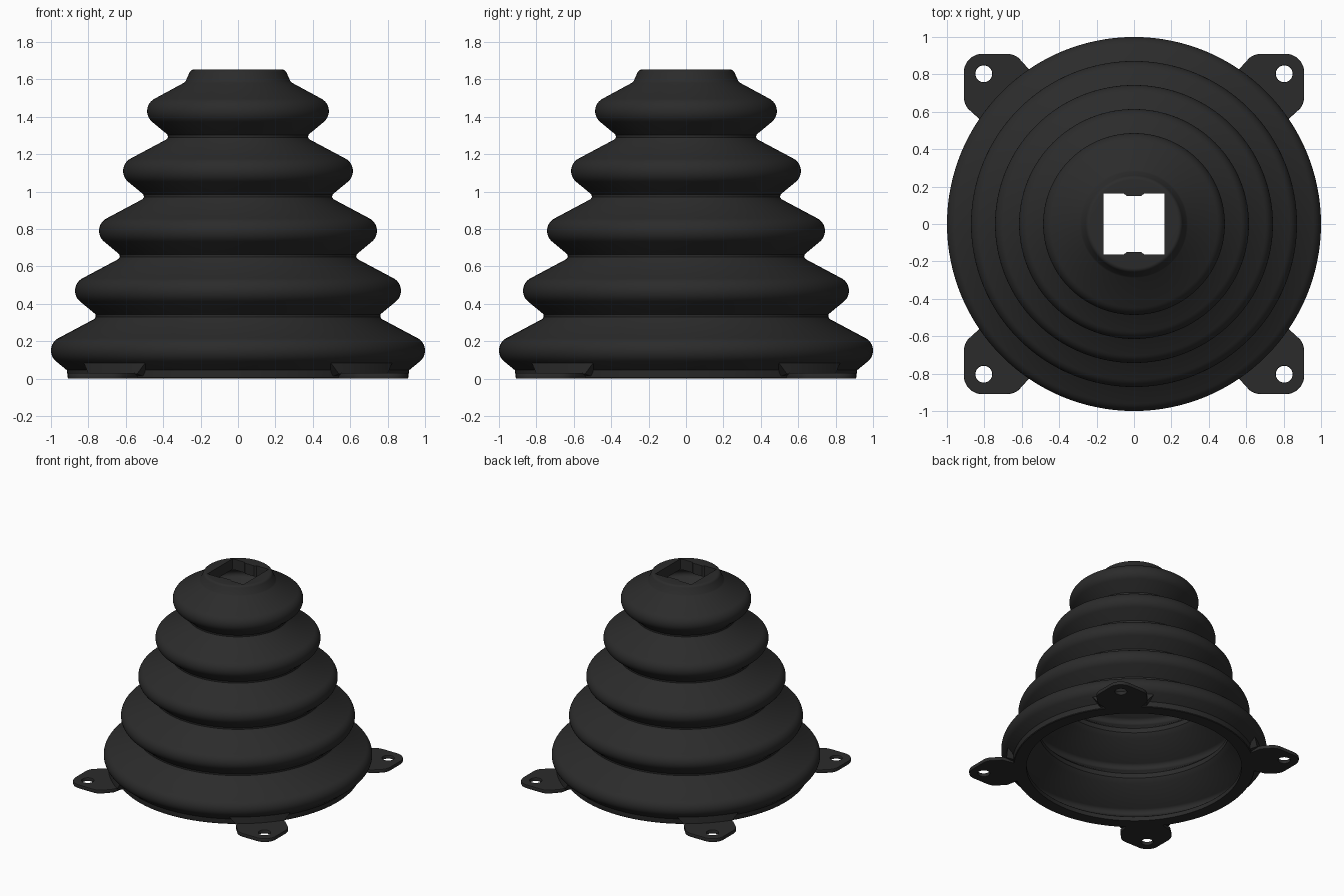
import bpy, bmesh, math
from mathutils import Matrix, Vector

if "Cube" in bpy.data.objects:
    bpy.data.objects.remove(bpy.data.objects["Cube"], do_unlink=True)

rubber = bpy.data.materials.new("black_rubber")
rubber.use_nodes = True
COLOR = (0.024, 0.024, 0.024, 1)
rubber.diffuse_color = COLOR
rubber.node_tree.nodes["Principled BSDF"].inputs["Base Color"].default_value = COLOR


def make_object(name, bm):
    mesh = bpy.data.meshes.new(name)
    bmesh.ops.recalc_face_normals(bm, faces=bm.faces)
    bm.to_mesh(mesh)
    bm.free()
    mesh.materials.append(rubber)
    ob = bpy.data.objects.new(name, mesh)
    bpy.context.collection.objects.link(ob)
    return ob


def activate(ob):
    bpy.ops.object.select_all(action='DESELECT')
    ob.select_set(True)
    bpy.context.view_layer.objects.active = ob


def smooth(ob, angle=35):
    activate(ob)
    bpy.ops.object.shade_smooth_by_angle(angle=math.radians(angle))


def arc(cx, cy, radius, start, end, steps):
    angles = [math.radians(start + (end - start) * i / steps) for i in range(steps + 1)]
    return [(cx + radius * math.cos(a), cy + radius * math.sin(a)) for a in angles]


def inset(points, distance):
    """Shift a rising profile towards the axis by a wall thickness."""
    result = []
    for i, p in enumerate(points):
        before, after = points[max(i - 1, 0)], points[min(i + 1, len(points) - 1)]
        t = (Vector(after) - Vector(before)).normalized()
        result.append((p[0] - t.y * distance, p[1] + t.x * distance))
    return result


# Five round folds joined by tight valleys
FOLDS, RISE, SHRINK, ROUND, WALL = 5, 0.32, 0.1285, 0.075, 0.04
folds = []
for i in range(FOLDS):
    r, z = 1 - SHRINK * i, 0.15 + RISE * i
    if i:
        folds += [(r - 0.104, z - 0.151), (r - 0.111, z - 0.14),
                  (r - 0.11, z - 0.127), (r - 0.1, z - 0.118)]
    folds += arc(r - ROUND, z, ROUND, -50, 62, 12)

# Closed section: inner wall downwards, foot ring, outer wall upwards, neck
inner = [(0, 1.565), (0.24, 1.565)] + inset(folds, WALL)[::-1]
foot = [(0.87, 0.05), (0.815, 0.04), (0.81, 0.035), (0.81, 0),
        (0.905, 0), (0.91, 0.005), (0.915, 0.045)]
neck = [(0.288, 1.582), (0.28, 1.59)] + arc(0.236, 1.627, 0.025, 25, 90, 5) + [(0, 1.652)]
section = inner + foot + folds + neck

bm = bmesh.new()
verts = [bm.verts.new((r, 0, z)) for r, z in section]
edges = [bm.edges.new(pair) for pair in zip(verts, verts[1:])]
bmesh.ops.spin(bm, geom=verts + edges, cent=(0, 0, 0), axis=(0, 0, 1),
               angle=2 * math.pi, steps=128)
bmesh.ops.remove_doubles(bm, verts=bm.verts, dist=0.0005)
boot = make_object("bellows_boot", bm)

# Square opening in the neck, with a small key on two sides
half = [(-0.163, 0.163), (-0.055, 0.163), (-0.04, 0.151),
        (0.04, 0.151), (0.055, 0.163), (0.163, 0.163)]
outline = half + [(-x, -y) for x, y in half]
bm = bmesh.new()
face = bm.faces.new([bm.verts.new((x, y, 1.5)) for x, y in outline])
top = bmesh.ops.extrude_face_region(bm, geom=[face])["geom"]
bmesh.ops.translate(bm, vec=(0, 0, 0.3),
                    verts=[v for v in top if isinstance(v, bmesh.types.BMVert)])
if not any(len(f.verts) == len(outline) and f.calc_center_median().z < 1.6 for f in bm.faces):
    bm.faces.new([v for v in bm.verts if v.co.z < 1.6])
cutter = make_object("opening_cutter", bm)
cutter.hide_render = True
cut = boot.modifiers.new("opening", 'BOOLEAN')
cut.operation, cut.object, cut.solver = 'DIFFERENCE', cutter, 'EXACT'
activate(boot)
bpy.ops.object.modifier_apply(modifier="opening")
bpy.data.objects.remove(cutter, do_unlink=True)
smooth(boot)

# Mounting tab: flat rounded plate with a screw hole
EDGE = 0.005
curve = bpy.data.curves.new("mounting_tab", 'CURVE')
curve.dimensions, curve.fill_mode = '2D', 'BOTH'
curve.extrude, curve.bevel_depth, curve.bevel_resolution = 0.01, EDGE, 1
curve.offset = -EDGE
plate = [(0.7, 0.53), (0.82, 0.555)] + arc(0.81, 0.68, 0.1, -40, 0, 5)
plate += arc(0.81, 0.81, 0.1, 0, 90, 12) + arc(0.68, 0.81, 0.1, 90, 130, 5)
plate += [(0.555, 0.82), (0.53, 0.7)]
for loop in (plate, arc(0.803, 0.803, 0.045, 0, 360, 32)[:-1]):
    spline = curve.splines.new('POLY')
    spline.points.add(len(loop) - 1)
    for point, (x, y) in zip(spline.points, loop):
        point.co = (x, y, 0, 1)
    spline.use_cyclic_u = True
tab = bpy.data.objects.new("mounting_tab", curve)
bpy.context.collection.objects.link(tab)
activate(tab)
bpy.ops.object.convert(target='MESH')
tab = bpy.context.object
tab.data.transform(Matrix.Translation((0, 0, 0.01 + EDGE)))
tab.data.materials.clear()
tab.data.materials.append(rubber)
smooth(tab)

# Tab root: web flaring up from the tab into the underside of the first fold
bm = bmesh.new()
for radius, z, spread in ((0.9, 0.01, 11), (0.965, 0.025, 11), (0.962, 0.085, 14), (0.945, 0.085, 14)):
    for x, y in arc(0, 0, radius, 45 - spread, 45 + spread, 10):
        bm.verts.new((x, y, z))
bmesh.ops.convex_hull(bm, input=bm.verts)
bmesh.ops.delete(bm, geom=[v for v in bm.verts if not v.link_faces], context='VERTS')
root = make_object("tab_root", bm)
smooth(root, 25)

# One tab and root at each corner
for ob in (tab, root):
    base = ob.name
    for i, corner in enumerate(("back_left", "back_right", "front_right", "front_left")):
        part = ob if i == 0 else ob.copy()
        if i:
            bpy.context.collection.objects.link(part)
        part.name = f"{base}_{corner}"
        part.rotation_euler.z = i * math.pi / 2
